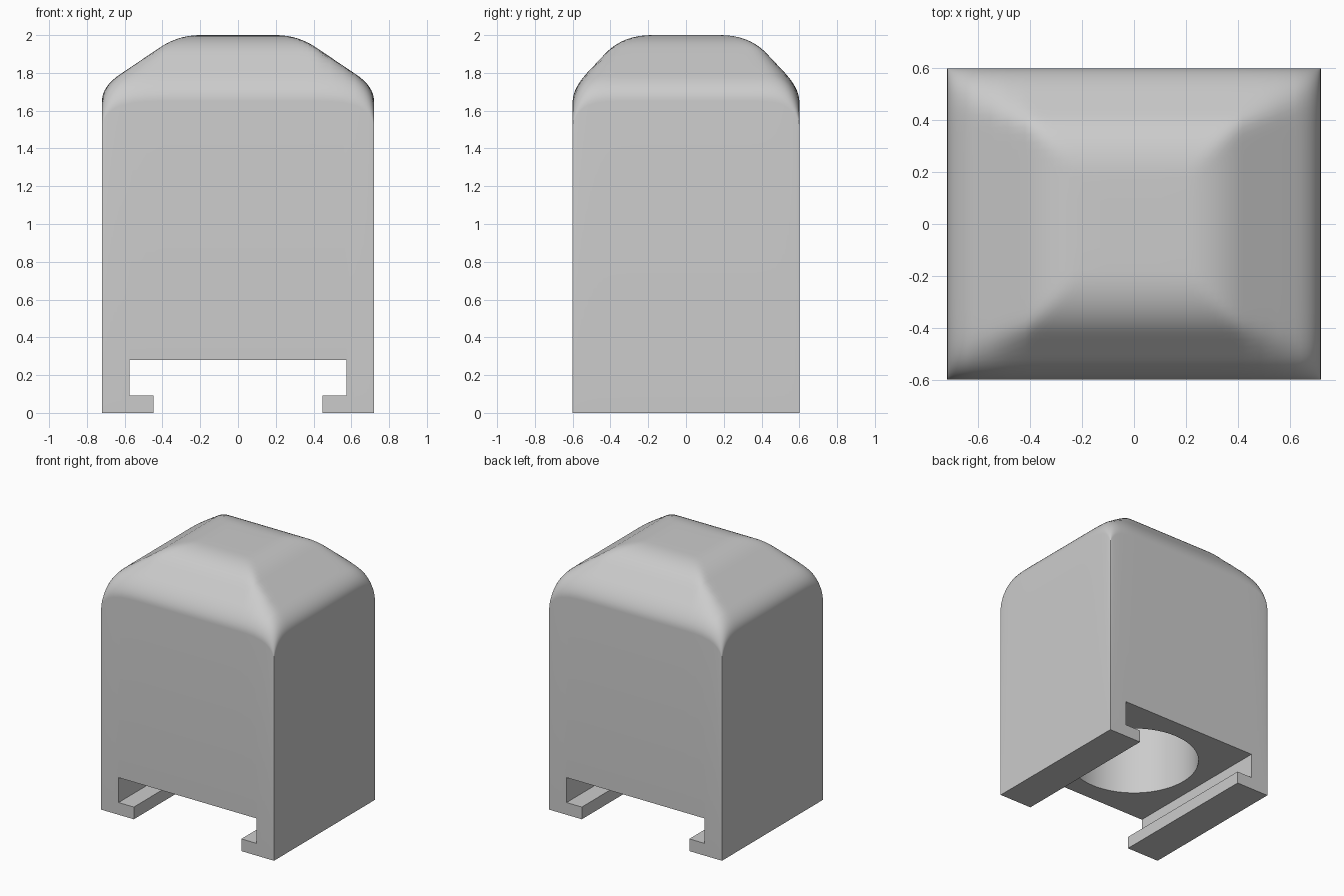
import bpy, bmesh, math
from mathutils import Vector

cube = bpy.data.objects.get("Cube")
if cube:
    bpy.data.objects.remove(cube, do_unlink=True)

HALF_X, HALF_Y, HEIGHT = 0.72, 0.6, 2.0
SLOT_TOP, BORE_TOP = 0.28, 1.45

grey = bpy.data.materials.new("plain grey")
grey.use_nodes = True
colour = (0.6, 0.6, 0.6, 1)
grey.diffuse_color = colour
grey.node_tree.nodes["Principled BSDF"].inputs["Base Color"].default_value = colour


def add_object(name, bm):
    bmesh.ops.recalc_face_normals(bm, faces=bm.faces[:])
    mesh = bpy.data.meshes.new(name)
    bm.to_mesh(mesh)
    bm.free()
    mesh.materials.append(grey)
    obj = bpy.data.objects.new(name, mesh)
    bpy.context.collection.objects.link(obj)
    return obj


def bend(a, b, c, steps=8):
    """Points of a rounded corner from a to c with its tip at b."""
    a, b, c = Vector(a), Vector(b), Vector(c)
    return [a * (1 - t) ** 2 + b * 2 * t * (1 - t) + c * t * t
            for t in (i / steps for i in range(steps + 1))]


def mirrored_profile(shoulder, eave):
    """Flat crown, rounded shoulder, slope and rounded eave, on both sides."""
    top, low = bend(*shoulder), bend(*eave)
    half = ([top[0] / 2 + Vector((0, HEIGHT / 2))] + top
            + [top[-1].lerp(low[0], t) for t in (0.33, 0.67)] + low)
    left = [Vector((-p.x, p.y)) for p in reversed(half)]
    return left + [Vector((0, HEIGHT))] + half


# Domed body: two roof profiles blended along the hips, with walls below
across = mirrored_profile(((0.2, 2), (0.32, 2), (0.42, 1.93)),
                          ((0.62, 1.795), (HALF_X, 1.73), (HALF_X, 1.65)))
along = mirrored_profile(((0.18, 2), (0.33, 2), (0.42, 1.91)),
                         ((0.5, 1.825), (HALF_Y, 1.725), (HALF_Y, 1.65)))


def roof_height(p, q):
    drop = ((HEIGHT - p.y) ** 5 + (HEIGHT - q.y) ** 5) ** 0.2
    sag = 0.08 * abs(p.x * q.x / (HALF_X * HALF_Y)) ** 10
    return HEIGHT - drop - sag


bm = bmesh.new()
grid = [[bm.verts.new((p.x, q.x, roof_height(p, q))) for q in along] for p in across]
for row, after in zip(grid, grid[1:]):
    for j in range(len(along) - 1):
        bm.faces.new((row[j], after[j], after[j + 1], row[j + 1]))
rim = [e for e in bm.edges if e.is_boundary]
walls = bmesh.ops.extrude_edge_only(bm, edges=rim)["geom"]
for v in walls:
    if isinstance(v, bmesh.types.BMVert):
        v.co.z = 0
bmesh.ops.holes_fill(bm, edges=[e for e in bm.edges if e.is_boundary], sides=0)
body = add_object("domed_body", bm)

# Cutter for the T-shaped rail slot, running front to back
bm = bmesh.new()
side = [(0.448, -0.1), (0.448, 0.092), (0.575, 0.092), (0.575, SLOT_TOP)]
outline = side + [(-x, z) for x, z in reversed(side)]
face = bm.faces.new([bm.verts.new((x, -1, z)) for x, z in outline])
end = bmesh.ops.extrude_face_region(bm, geom=[face])["geom"]
bmesh.ops.translate(bm, vec=(0, 2, 0),
                    verts=[v for v in end if isinstance(v, bmesh.types.BMVert)])
slot = add_object("slot_cutter", bm)

# Cutter for the round bore above the slot
bm = bmesh.new()
bottom = SLOT_TOP - 0.1
bmesh.ops.create_cone(bm, cap_ends=True, segments=96, radius1=0.453, radius2=0.453,
                      depth=BORE_TOP - bottom)
bmesh.ops.translate(bm, vec=(0, 0, (BORE_TOP + bottom) / 2), verts=bm.verts[:])
bore = add_object("bore_cutter", bm)

# Cut the openings
bpy.context.view_layer.objects.active = body
for cutter in (slot, bore):
    cutter.hide_render = True
    mod = body.modifiers.new(cutter.name, "BOOLEAN")
    mod.operation = "DIFFERENCE"
    mod.solver = "EXACT"
    mod.object = cutter
    bpy.ops.object.modifier_apply(modifier=mod.name)
    bpy.data.objects.remove(cutter, do_unlink=True)

# Smooth the roof and bore, keep the block edges crisp
bpy.ops.object.select_all(action="DESELECT")
body.select_set(True)
bpy.ops.object.shade_smooth_by_angle(angle=math.radians(30))
